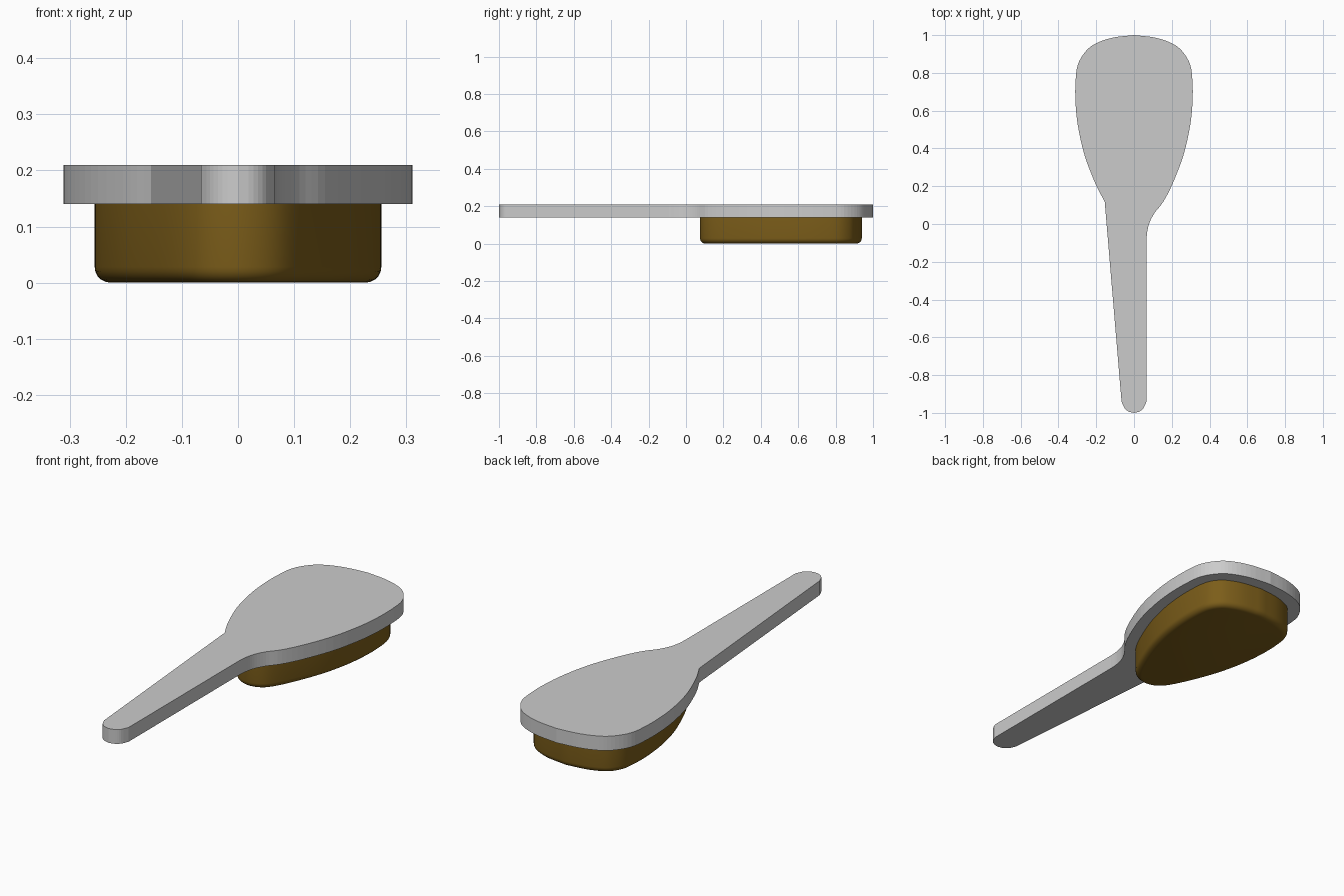
import bpy, bmesh, math
from mathutils import Vector

if "Cube" in bpy.data.objects:
    bpy.data.objects.remove(bpy.data.objects["Cube"])


def smooth_path(pts, steps=4):
    """Catmull-Rom curve through an open list of 2D points."""
    p = [Vector(q) for q in pts]
    p = [2 * p[0] - p[1]] + p + [2 * p[-1] - p[-2]]
    out = []
    for a, b, c, d in zip(p, p[1:], p[2:], p[3:]):
        for i in range(steps):
            t = i / steps
            out.append(0.5 * (2 * b + (c - a) * t + (2 * a - 5 * b + 4 * c - d) * t**2
                              + (3 * b - a - 3 * c + d) * t**3))
    return out + [p[-2]]


def flip(pts):
    return [(-x, y) for x, y in reversed(pts)]


def prism(name, outline, z0, z1, bevel=0.0):
    """Extrude an outline, optionally rounding its bottom rim."""
    bm = bmesh.new()
    base = bm.faces.new([bm.verts.new((p[0], p[1], z0)) for p in outline])
    ext = bmesh.ops.extrude_face_region(bm, geom=[base], use_keep_orig=True)
    top = [v for v in ext["geom"] if isinstance(v, bmesh.types.BMVert)]
    bmesh.ops.translate(bm, verts=top, vec=(0, 0, z1 - z0))
    bmesh.ops.recalc_face_normals(bm, faces=bm.faces)
    if bevel:
        rim = [e for e in bm.edges if all(abs(v.co.z - z0) < 1e-5 for v in e.verts)]
        bmesh.ops.bevel(bm, geom=rim, offset=bevel, segments=5, profile=0.5,
                        affect='EDGES', clamp_overlap=False)
    me = bpy.data.meshes.new(name)
    bm.to_mesh(me)
    bm.free()
    ob = bpy.data.objects.new(name, me)
    bpy.context.collection.objects.link(ob)
    return ob


# Flat back board: egg-shaped head, tapered handle with a rounded tip
crown = [(0, 1.0), (0.11, 0.987), (0.2, 0.957), (0.255, 0.915), (0.297, 0.845),
         (0.309, 0.76), (0.31, 0.65), (0.297, 0.52), (0.262, 0.365), (0.205, 0.215)]
neck = [(0.155, 0.118), (0.11, 0.06), (0.083, 0.01), (0.07, -0.04), (0.066, -0.09)]
tip = [(0.066, -0.94), (0.05, -0.975), (0.028, -0.993), (0, -1.0)]
right = smooth_path(crown + neck) + smooth_path(tip, 3)
left = smooth_path(flip(tip), 3)[1:] + smooth_path(flip(crown + neck[:1]))[:-1]
prism("back_board", right + left, 0.14, 0.21)

# Pad under the head, with a rounded lower rim
half = [(0, 0.94), (0.1, 0.927), (0.17, 0.903), (0.212, 0.873), (0.243, 0.82),
        (0.254, 0.74), (0.254, 0.64), (0.241, 0.52), (0.208, 0.38), (0.155, 0.24),
        (0.105, 0.14), (0.06, 0.092), (0, 0.075)]
pad = prism("pad", smooth_path(half + flip(half)[1:])[:-1], 0.0, 0.14, 0.028)

brown = bpy.data.materials.new("brown")
brown.diffuse_color = (0.2, 0.11, 0.01, 1)
brown.use_nodes = True
brown.node_tree.nodes["Principled BSDF"].inputs["Base Color"].default_value = brown.diffuse_color
pad.data.materials.append(brown)

bpy.ops.object.select_all(action='DESELECT')
pad.select_set(True)
bpy.context.view_layer.objects.active = pad
bpy.ops.object.shade_smooth_by_angle(angle=math.radians(35))
